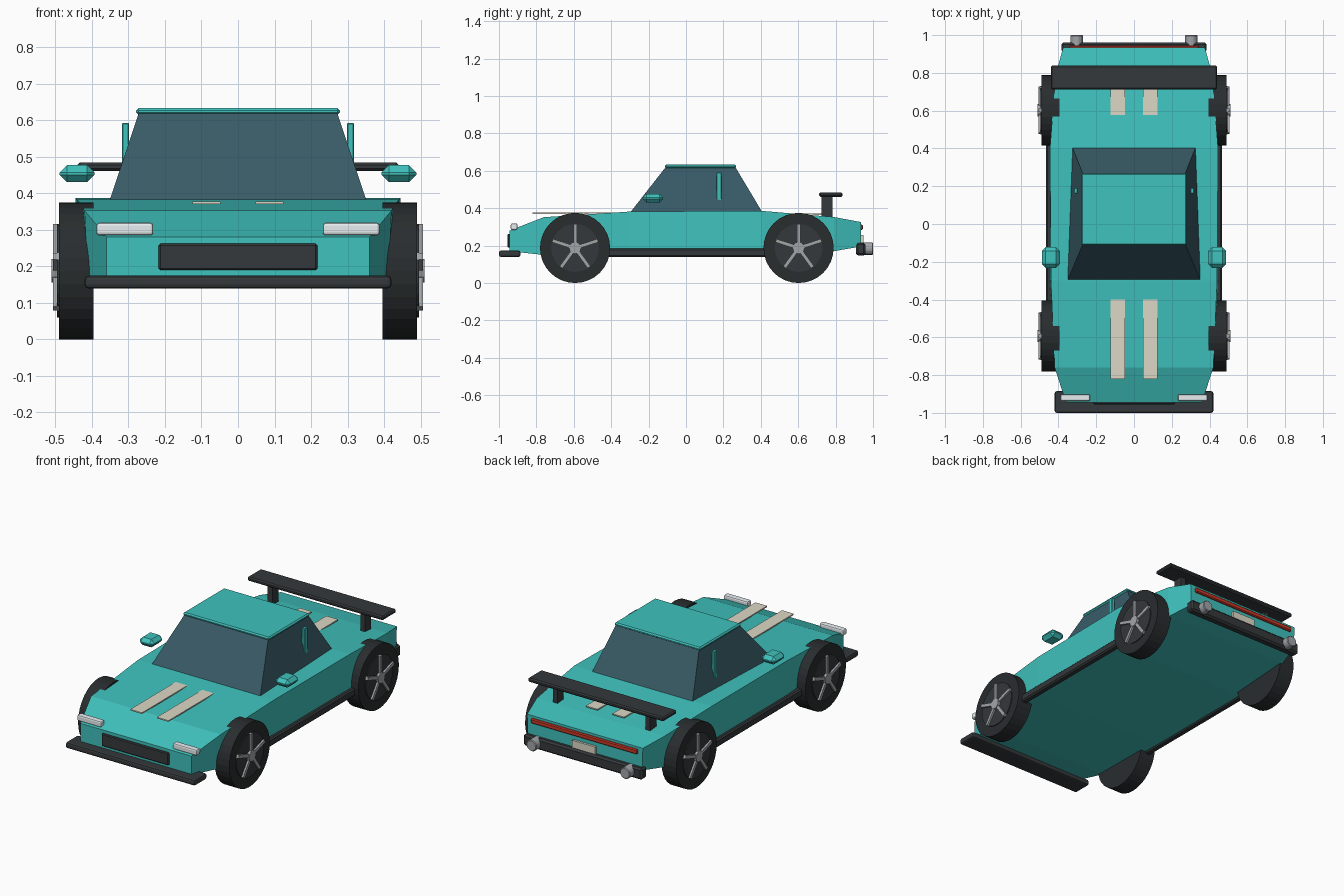
import bpy, bmesh, math
from mathutils import Matrix

if "Cube" in bpy.data.objects:
    bpy.data.objects.remove(bpy.data.objects["Cube"])


def material(name, rgb):
    m = bpy.data.materials.new(name)
    m.diffuse_color = (*rgb, 1)
    m.use_nodes = True
    m.node_tree.nodes["Principled BSDF"].inputs["Base Color"].default_value = m.diffuse_color
    return m


TEAL = material("teal paint", (0.05, 0.54, 0.51))
DARK = material("dark trim", (0.035, 0.04, 0.043))
RUBBER = material("rubber", (0.022, 0.026, 0.028))
GLASS = material("tinted glass", (0.04, 0.105, 0.135))
METAL = material("metal", (0.36, 0.38, 0.4))
WHITE = material("lamp white", (0.8, 0.85, 0.87))
CREAM = material("cream", (0.72, 0.69, 0.57))
RED = material("lamp red", (0.6, 0.04, 0.02))


def finish(name, bm, mat, bevel=0, segments=1):
    bmesh.ops.recalc_face_normals(bm, faces=bm.faces)
    me = bpy.data.meshes.new(name)
    bm.to_mesh(me)
    bm.free()
    ob = bpy.data.objects.new(name, me)
    bpy.context.collection.objects.link(ob)
    me.materials.append(mat)
    if bevel:
        mod = ob.modifiers.new("bevel", 'BEVEL')
        mod.width, mod.segments = bevel, segments
    return ob


def box(name, x, y, z, mat, bevel=0, segments=1):
    """Box from (min, max) ranges."""
    bm = bmesh.new()
    bmesh.ops.create_cube(bm, size=1)
    for v in bm.verts:
        v.co = [(r[0] + r[1]) / 2 + c * (r[1] - r[0]) for r, c in zip((x, y, z), v.co)]
    return finish(name, bm, mat, bevel, segments)


def pair(name, x, y, z, mat, bevel=0, segments=1):
    """The same box on both sides of the car."""
    box("right_" + name, x, y, z, mat, bevel, segments)
    box("left_" + name, (-x[1], -x[0]), y, z, mat, bevel, segments)


def loft(name, rings, mat):
    """Skin between rings of points, with capped ends."""
    bm = bmesh.new()
    rows = [[bm.verts.new(p) for p in ring] for ring in rings]
    n = len(rows[0])
    for a, b in zip(rows, rows[1:]):
        for i in range(n):
            bm.faces.new((a[i], a[(i + 1) % n], b[(i + 1) % n], b[i]))
    bm.faces.new(rows[0])
    bm.faces.new(rows[-1])
    return finish(name, bm, mat)


def cylinder(name, radius, depth, centre, axis, mat, sides, bevel=0):
    bm = bmesh.new()
    turn = Matrix.Rotation(math.pi / 2, 4, 'Y' if axis == 'X' else 'X')
    bmesh.ops.create_cone(bm, cap_ends=True, segments=sides, radius1=radius,
                          radius2=radius, depth=depth,
                          matrix=Matrix.Translation(centre) @ turn)
    ob = finish(name, bm, mat)
    if bevel:
        mod = ob.modifiers.new("bevel", 'BEVEL')
        mod.width, mod.segments = bevel, 1
        mod.limit_method, mod.angle_limit = 'ANGLE', math.radians(50)
    return ob


# Body shell: y, top half width, top z, bottom half width, bottom z
sections = [(-0.945, 0.36, 0.28, 0.36, 0.17),
            (-0.76, 0.42, 0.352, 0.41, 0.15),
            (-0.30, 0.44, 0.382, 0.445, 0.145),
            (0.40, 0.445, 0.386, 0.445, 0.145),
            (0.79, 0.415, 0.353, 0.41, 0.17),
            (0.935, 0.375, 0.326, 0.37, 0.195)]
loft("body", [[(-t, y, zt), (t, y, zt), (b, y, zb), (-b, y, zb)]
              for y, t, zt, b, zb in sections], TEAL)

# Cabin glass, roof and door pillars
loft("cabin_glass", [
    [(-0.353, -0.30, 0.375), (0.353, -0.30, 0.375), (0.328, 0.41, 0.375), (-0.328, 0.41, 0.375)],
    [(-0.272, -0.11, 0.618), (0.272, -0.11, 0.618), (0.27, 0.265, 0.618), (-0.27, 0.265, 0.618)]],
    GLASS)
box("roof", (-0.279, 0.279), (-0.112, 0.268), (0.614, 0.633), TEAL, 0.007)
pair("door_pillar", (0.298, 0.318), (0.162, 0.19), (0.435, 0.592), TEAL, 0.003)

# Mirrors, headlights and grille
pair("mirror", (0.393, 0.488), (-0.232, -0.122), (0.43, 0.477), TEAL, 0.02)
pair("headlight", (0.232, 0.388), (-0.937, -0.902), (0.284, 0.319), WHITE, 0.008, 2)
box("grille", (-0.217, 0.217), (-0.955, -0.92), (0.189, 0.262), DARK, 0.005)

# Lower trim
box("front_splitter", (-0.42, 0.42), (-1.0, -0.885), (0.139, 0.174), DARK, 0.011, 2)
pair("side_skirt", (0.425, 0.465), (-0.45, 0.46), (0.138, 0.185), DARK, 0.008)
box("rear_bumper", (-0.385, 0.385), (0.91, 0.96), (0.148, 0.215), DARK, 0.01)

# Stripes on hood and rear deck
pair("hood_stripe", (0.048, 0.124), (-0.82, -0.40), (0.37, 0.377), CREAM)
pair("deck_stripe", (0.048, 0.124), (0.50, 0.75), (0.364, 0.371), CREAM)

# Tail light, plate and exhausts
box("tail_light", (-0.345, 0.345), (0.92, 0.946), (0.284, 0.312), RED, 0.005)
box("rear_plate", (-0.075, 0.075), (0.92, 0.948), (0.215, 0.258), CREAM)
for side in (1, -1):
    cylinder("exhaust", 0.033, 0.09, (0.303 * side, 0.955, 0.184), 'Y', METAL, 16, 0.004)

# Rear wing
box("wing_blade", (-0.44, 0.44), (0.712, 0.838), (0.46, 0.484), DARK, 0.007)
pair("wing_post", (0.285, 0.315), (0.725, 0.782), (0.34, 0.465), DARK)

# Wheels: tyre, rim disc, hub and five spokes
for end, y in (("front", -0.593), ("rear", 0.602)):
    for side in (1, -1):
        z = 0.1875
        cylinder(end + "_tyre", 0.1875, 0.095, (0.4425 * side, y, z), 'X', RUBBER, 32)
        cylinder(end + "_rim", 0.128, 0.012, (0.489 * side, y, z), 'X', DARK, 24)
        cylinder(end + "_hub", 0.032, 0.022, (0.499 * side, y, z), 'X', METAL, 12)
        bm = bmesh.new()
        for k in range(5):
            place = (Matrix.Translation((0.498 * side, y, z))
                     @ Matrix.Rotation(k * math.tau / 5, 4, 'X')
                     @ Matrix.Translation((0, 0, 0.07))
                     @ Matrix.Diagonal((0.016, 0.019, 0.116, 1)))
            bmesh.ops.create_cube(bm, size=1, matrix=place)
        finish(end + "_spokes", bm, METAL)
